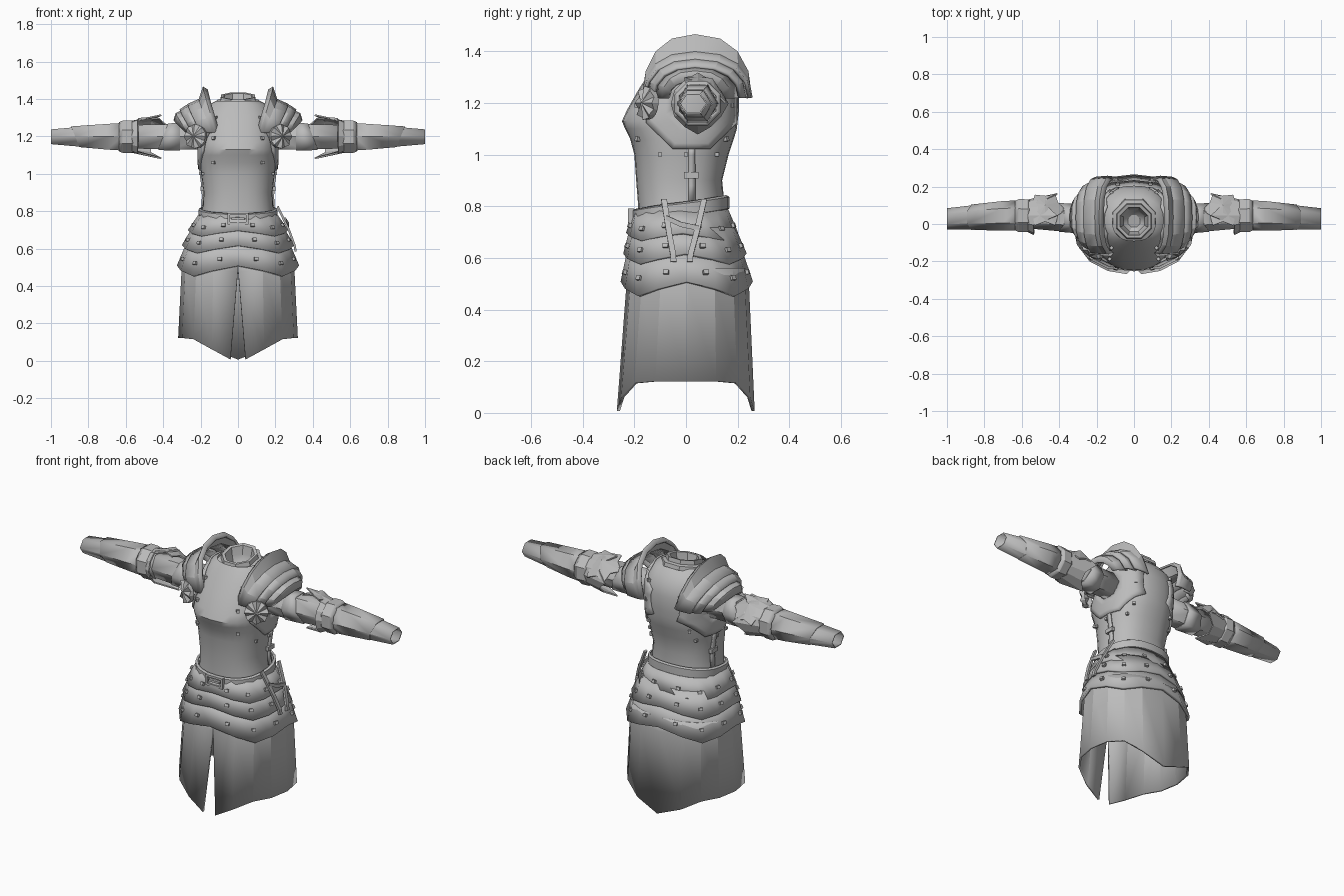
import bpy, bmesh, math
from math import sin, cos, pi, radians
from mathutils import Vector, Matrix

if "Cube" in bpy.data.objects:
    bpy.data.objects.remove(bpy.data.objects["Cube"])

steel = bpy.data.materials.new("plain_grey")
steel.use_nodes = True
grey = (0.5, 0.5, 0.5, 1)
steel.diffuse_color = grey
steel.node_tree.nodes["Principled BSDF"].inputs["Base Color"].default_value = grey


def finish(name, bm, thick=0, mirror=False, smooth=30):
    bmesh.ops.recalc_face_normals(bm, faces=bm.faces)
    me = bpy.data.meshes.new(name)
    bm.to_mesh(me)
    bm.free()
    me.materials.append(steel)
    if smooth:
        for p in me.polygons:
            p.use_smooth = True
        me.set_sharp_from_angle(angle=radians(smooth))
    ob = bpy.data.objects.new(name, me)
    bpy.context.collection.objects.link(ob)
    if thick:
        m = ob.modifiers.new("thickness", "SOLIDIFY")
        m.thickness, m.offset = thick, 0
    if mirror:
        ob.modifiers.new("mirror", "MIRROR")


def loft(name, rings, closed=True, cap=False, **kw):
    bm = bmesh.new()
    vs = [[bm.verts.new(p) for p in r] for r in rings]
    n = len(vs[0])
    for a, b in zip(vs, vs[1:]):
        for i in range(n if closed else n - 1):
            j = (i + 1) % n
            bm.faces.new((a[i], a[j], b[j], b[i]))
    if cap:
        bm.faces.new(vs[-1])
    finish(name, bm, **kw)


def boxes(name, items, **kw):
    """items: (centre, size, outward direction)"""
    bm = bmesh.new()
    for c, s, d in items:
        rot = Vector(d).to_track_quat("Y", "Z").to_matrix().to_4x4()
        bmesh.ops.create_cube(bm, size=1, matrix=Matrix.Translation(c) @ rot @ Matrix.Diagonal((*s, 1)))
    finish(name, bm, smooth=0, **kw)


def spow(v, p):
    return math.copysign(abs(v) ** p, v)


SQ = 0.85


def body(rx, yf, yb, a, z):
    return Vector((rx * spow(sin(a), SQ), (yf + yb) / 2 - (yb - yf) / 2 * spow(cos(a), SQ), z))


def ring(rx, yf, yb, z, n, zfun=None):
    angles = [2 * pi * i / n for i in range(n)]
    return [body(rx, yf, yb, a, z + (zfun(a) if zfun else 0)) for a in angles]


# Torso: height, half width, front y, back y
torso = [(.72, .21, -.19, .15), (.80, .19, -.185, .15), (.90, .185, -.193, .14),
         (1.0, .197, -.20, .165), (1.06, .205, -.216, .185), (1.10, .205, -.236, .197),
         (1.13, .205, -.248, .2), (1.17, .205, -.23, .205), (1.25, .2, -.185, .205),
         (1.32, .183, -.14, .188), (1.37, .155, -.105, .145), (1.39, .115, -.09, .12)]
loft("cuirass", [ring(rx, f, b, z, 28) for z, rx, f, b in torso], smooth=40)


def section(z):
    for p, q in zip(torso, torso[1:]):
        if z <= q[0]:
            t = (z - p[0]) / (q[0] - p[0])
            return [u + (v - u) * t for u, v in zip(p[1:], q[1:])]
    return torso[-1][1:]


def side_x(y, z):
    rx, f, b = section(z)
    u = min(1, abs((y - (f + b) / 2) / ((b - f) / 2)))
    return rx * (1 - u ** (2 / SQ)) ** (SQ / 2)


# Eight-sided armhole plates laid over the cuirass sides
rings = []
for r in (.07, .1, .13, .15, .172):
    pts = []
    for i in range(32):
        a = 2 * pi * i / 32
        s = r / cos((a + pi / 8) % (pi / 4) - pi / 8)
        pts.append((.02 + s * cos(a), 1.195 + s * sin(a)))
    rings.append([(side_x(y, z) + .006, y, z) for y, z in pts])
loft("armhole_plate", rings, thick=.012, mirror=True, smooth=40)

# Neck collar, a folded octagon sloping down to the front, with a closed lining
prof = [(.128, 1.362), (.122, 1.385), (.102, 1.392), (.097, 1.416), (.08, 1.414),
        (.072, 1.37), (.06, 1.33), (.035, 1.31)]
loft("collar", [[(r * sin(a), .015 - r * cos(a), z - .21 * r * cos(a))
                 for a in [2 * pi * (i + .5) / 8 for i in range(8)]] for r, z in prof], cap=True)

# Side seams and their clasps
seam = [.82, .88, .94, 1.0, 1.03]
loft("side_seam", [[(side_x(y, z) + .004, y, z) for y in (.01, .035)] for z in seam],
     closed=False, thick=.01, mirror=True)
boxes("side_clasps", [((side_x(.02, .92) + .008, .02, .92), (.055, .018, .024), (1, 0, 0))], mirror=True)

# Waist belt, dipping at the front, and buckle
tilt = lambda a: -.027 * cos(a)
loft("belt", [ring(.198 + e, -.197 - e, .155 + e, z, 24, tilt)
              for e, z in ((0, .76), (.01, .766), (.01, .808), (0, .814))], thick=.006)
boxes("buckle", [((x, -.213, z), s, (0, -1, 0)) for x, z, s in
                 ((0, .785, (.11, .024, .012)), (0, .735, (.11, .024, .012)),
                  (.05, .76, (.012, .024, .05)), (-.05, .76, (.012, .024, .05)),
                  (0, .76, (.07, .02, .012)))])


# Flared hip plates with pointed lower edges
def zig(depth):
    return lambda a: -depth * (1 - abs(1 - (a % (pi / 2)) / (pi / 4)))


hips = [((.20, -.197, .157, .785), (.262, -.225, .195, .695), .03),
        ((.235, -.21, .185, .715), (.294, -.236, .228, .615), .04),
        ((.268, -.22, .21, .63), (.32, -.246, .252, .507), .055)]
rivets = []
for k, (top, low, depth) in enumerate(hips):
    loft("hip_plate_%d" % (k + 1), [ring(*top, 16), ring(*low, 16, zig(depth))], thick=.015, smooth=24)
    t = .62
    at = [u + (v - u) * t for u, v in zip(top, low)]
    for i in range(12):
        a = 2 * pi * (i + .5) / 12
        p = body(*at[:3], a, at[3] + zig(depth)(a) * t)
        d = Vector((sin(a), -cos(a), .35))
        rivets.append((p + d * .006, (.021, .02, .017), d))

# Rivets on the breast and back
for a in (.62, pi - .62):
    for z in (1.06, 1.19, 1.3):
        for s in (a, -a):
            d = Vector((sin(s), -cos(s), .1))
            rivets.append((body(*section(z), s, z) + d * .004, (.017, .016, .017), d))
for y in (-.1, .0, .12):
    for s in (1, -1):
        rivets.append((Vector((s * (side_x(y, 1.0) + .004), y, 1.0)), (.015, .014, .015), (s, 0, 0)))
boxes("rivets", rivets)

# Long skirt, slit at the front
N = 16
angles = [2 * pi * i / N for i in range(N + 1)]
top = [body(.292, -.22, .235, a, .56) for a in angles]
low = [body(.314, -.262, .26, a, .122 - .115 * abs(cos(a)) ** 8) for a in angles]
high = [t.lerp(l, .15) for t, l in zip(top, low)]
for row in (top, high):
    row[0].x, row[-1].x = .001, -.001
low[0].x, low[-1].x = .04, -.04
loft("skirt", [top, high, low], closed=False, thick=.012, smooth=15)


# Hanging straps on the left hip
def strap(name, ys):
    path = list(zip((.212, .274, .303, .308), ys, (.825, .695, .615, .585)))
    loft(name, [[(x, y - .011, z), (x, y + .011, z)] for x, y, z in path],
         closed=False, thick=.012, smooth=0)


strap("hip_strap_front", (-.085, -.065, -.05, -.048))
strap("hip_strap_rear", (.07, .04, .018, .015))
loft("hip_strap_cross", [[(x, y, z - .01), (x, y, z + .01)] for x, y, z in
                         ((.25, -.075, .755), (.266, -.02, .73), (.268, .05, .715))],
     closed=False, thick=.012, smooth=0)


# Shoulder plates: faceted arcs given as x, half depth, height above the arm
def arc(x, ry, rz):
    pts = []
    for i in range(9):
        a = pi * i / 8
        c = spow(cos(a), SQ)
        bend = .065 * (1 - sin(a)) ** 1.2
        pts.append((x - bend, .035 + c * ry * (1.03 if c > 0 else .95), 1.22 + rz * spow(sin(a), .9)))
    return pts


lames = [("shoulder_plate_upper", ((.165, .2, .225), (.185, .208, .24), (.205, .21, .175), (.268, .205, .147))),
         ("shoulder_plate_middle", ((.24, .19, .155), (.28, .185, .138), (.308, .168, .118))),
         ("shoulder_plate_lower", ((.28, .16, .122), (.328, .13, .1), (.338, .105, .065)))]
for name, rows in lames:
    loft(name, [arc(*r) for r in rows], closed=False, thick=.014, mirror=True, smooth=20)


# Fluted shapes: apex, folded points around it, and an optional rim
def star(name, centre, normal, radii, heights, n, apex, rim=None):
    bm = bmesh.new()
    rot = Vector(normal).to_track_quat("Z", "Y").to_matrix()
    put = lambda p: bm.verts.new(Vector(centre) + rot @ Vector(p))
    tip = put((0, 0, apex))
    spin = [2 * pi * i / (2 * n) for i in range(2 * n)]
    edge = [put((radii[i % 2] * cos(a), radii[i % 2] * sin(a), heights[i % 2])) for i, a in enumerate(spin)]
    base = [put((rim * cos(a), rim * sin(a), -.02)) for a in spin] if rim else None
    for i in range(2 * n):
        j = (i + 1) % (2 * n)
        bm.faces.new((tip, edge[i], edge[j]))
        if base:
            bm.faces.new((edge[i], base[i], base[j], edge[j]))
    finish(name, bm, thick=0 if rim else .008, mirror=True, smooth=0)


star("armpit_disc", (.228, -.155, 1.2), (.5, -.85, .05), (.066, .062), (.012, -.002), 8, .022, .062)
star("elbow_star", (.475, .045, 1.2), (0, .5, .86), (.108, .078), (.055, .07), 6, .108)


# Arms: rows of x, centre y, half depth, half height
def sleeve(name, rows, n=6, slant=0, turn=0, **kw):
    rings = []
    for x, cy, ry, rz in rows:
        spin = [2 * pi * (i + turn) / n for i in range(n)]
        rings.append([(x + slant * sin(a) * (x == rows[-1][0]), cy + ry * cos(a), 1.198 + rz * sin(a))
                      for a in spin])
    loft(name, rings, mirror=True, smooth=20, **kw)


sleeve("upper_arm", ((.18, .03, .072, .075), (.35, .03, .07, .075), (.55, .04, .062, .07)), thick=.006)
sleeve("upper_arm_band", ((.31, .03, .076, .082), (.4, .035, .073, .079)), slant=-.03, thick=.007)
sleeve("forearm", ((.54, .045, .07, .078), (.68, .045, .072, .074), (1.0, .028, .053, .042)), thick=.007)
sleeve("forearm_plate", ((.62, .045, .078, .082), (.7, .044, .076, .076), (.87, .036, .065, .061)),
       slant=.025, thick=.006)
sleeve("elbow_band", ((.555, .045, .08, .08), (.57, .045, .09, .089), (.615, .045, .092, .09),
                      (.635, .045, .08, .08)), n=8, turn=.5, thick=.008)

# Jagged elbow cuff, open on the inner side of the elbow
inner, outer = [], []
for i in range(12):
    a = 2 * pi * i / 12
    d = Vector((0, cos(a), sin(a)))
    mid = Vector((0, .045, 1.198))
    back = cos(a) > -.4
    r, x = (.116, .41) if i % 3 == 0 and back else (.1, .465 if back else .535)
    inner.append(mid + d * .08 + Vector((.575, 0, 0)))
    outer.append(mid + d * r + Vector((x, 0, 0)))
loft("elbow_cuff", [inner, outer], thick=.008, mirror=True, smooth=0)
